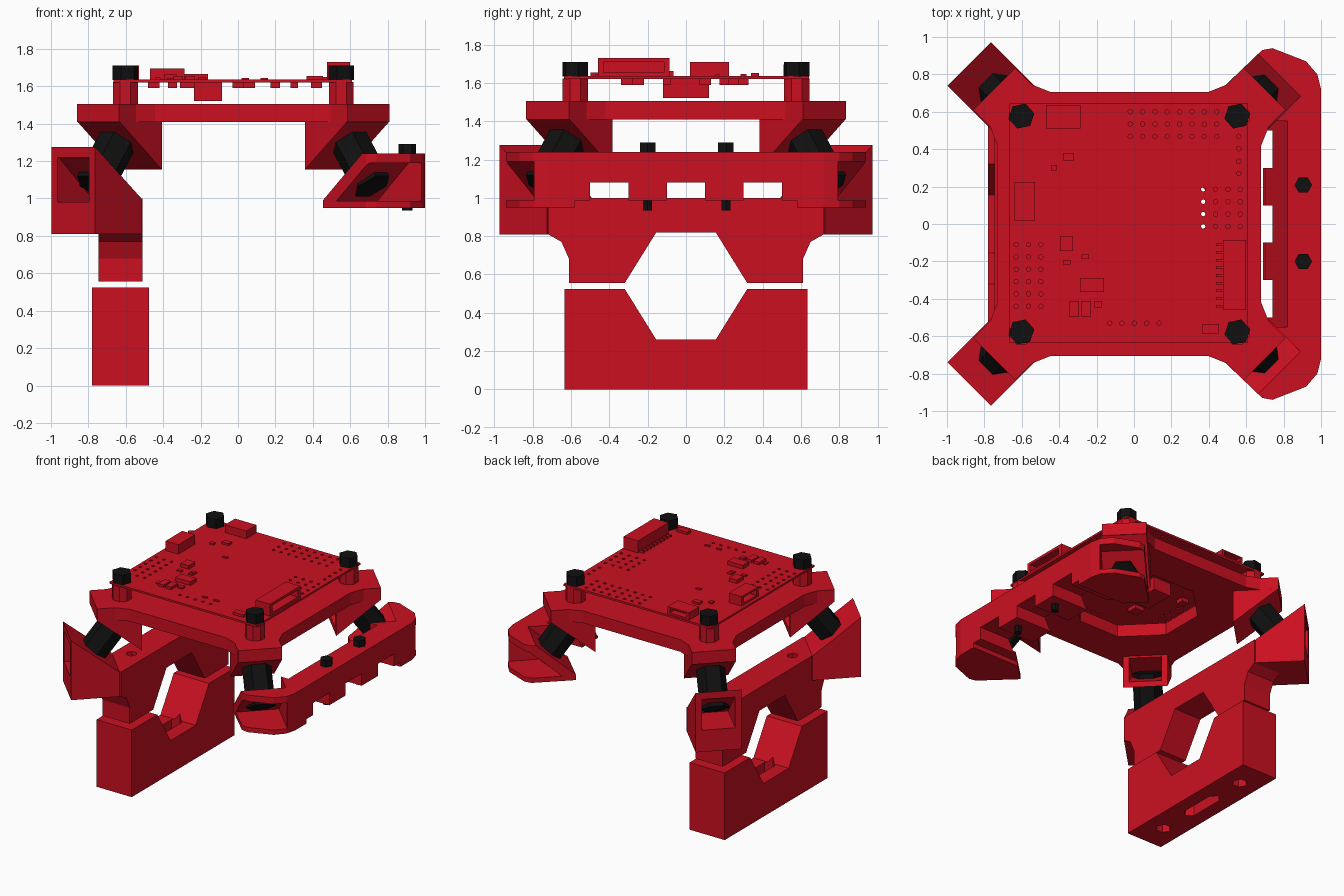
import bpy, bmesh, math
from mathutils import Vector

if "Cube" in bpy.data.objects:
    bpy.data.objects.remove(bpy.data.objects["Cube"])

CX = -0.025            # centre of the square plate pattern
R2 = math.sqrt(2)


def material(name, col):
    m = bpy.data.materials.new(name)
    m.diffuse_color = (*col, 1)
    m.use_nodes = True
    m.node_tree.nodes["Principled BSDF"].inputs["Base Color"].default_value = m.diffuse_color
    return m


RED = material("red_plastic", (0.6, 0.005, 0.015))
BLACK = material("black_rubber", (0.005, 0.005, 0.005))


def finish(bm, name, mat):
    bmesh.ops.recalc_face_normals(bm, faces=bm.faces)
    me = bpy.data.meshes.new(name)
    bm.to_mesh(me)
    bm.free()
    me.materials.append(mat)
    ob = bpy.data.objects.new(name, me)
    bpy.context.collection.objects.link(ob)
    return ob


def prism(name, pts, lo, hi, place, mat=RED):
    """Extrude a 2D profile from lo to hi; place(a, b, depth) gives the 3D point."""
    bm = bmesh.new()
    A = [bm.verts.new(place(a, b, lo)) for a, b in pts]
    B = [bm.verts.new(place(a, b, hi)) for a, b in pts]
    bm.faces.new(A)
    bm.faces.new(B)
    for i in range(len(pts)):
        j = (i + 1) % len(pts)
        bm.faces.new((A[i], A[j], B[j], B[i]))
    return finish(bm, name, mat)


def XY(a, b, d): return (a, b, d)
def YZ(a, b, d): return (d, a, b)
def XZ(a, b, d): return (a, d, b)


def corner(sx, sy):
    """Diagonal corner frame: profile in (radius, height), depth sideways."""
    return lambda r, z, t: (CX + sx * (r + t) / R2, sy * (r - t) / R2, z)


def box(name, x0, x1, y0, y1, z0, z1, mat=RED):
    return prism(name, [(x0, y0), (x1, y0), (x1, y1), (x0, y1)], z0, z1, XY, mat)


def ngon(x, y, r, n=6, turn=0.0):
    return [(x + r * math.cos(turn + i * math.tau / n), y + r * math.sin(turn + i * math.tau / n))
            for i in range(n)]


def boolean(ob, tools, op='DIFFERENCE'):
    for t in tools:
        m = ob.modifiers.new("bool", 'BOOLEAN')
        m.operation, m.object, m.solver = op, t, 'EXACT'
    dg = bpy.context.evaluated_depsgraph_get()
    ob.data = bpy.data.meshes.new_from_object(ob.evaluated_get(dg))
    ob.modifiers.clear()
    for t in tools:
        bpy.data.objects.remove(t)


def mirror_y(pts):
    return pts + [(-a, b) for a, b in reversed(pts)]


def bolt_cutters(x, z0, z1, r):
    return [prism("cut", ngon(x, s * 0.42, r), z0, z1, XY) for s in (1, -1)]


# Lower half of the tube clamp
KX = -0.6275
lower = prism("lower_clamp", mirror_y([(0.635, 0), (0.635, 0.525), (0.32, 0.525), (0.155, 0.26)]),
              -0.78, -0.475, YZ)
slot = [(KX + x, y) for x, y in [(-.045, -.14), (0, -.18), (.045, -.14), (.045, .14), (0, .18), (-.045, .14)]]
boolean(lower, bolt_cutters(KX, -0.1, 0.6, 0.055) + [prism("cut", slot, -0.1, 0.35, XY)])

# Upper half of the tube clamp with its two diagonal wings
upper = prism("upper_clamp", mirror_y([(0.72, 1.0), (0.72, 0.81), (0.65, 0.77), (0.61, 0.68), (0.61, 0.555),
                                       (0.32, 0.555), (0.155, 0.82)]), -0.745, -0.51, YZ)
wing = [(1.21, 0.81), (1.21, 1.275), (0.86, 1.0), (0.86, 0.81)]
boolean(upper, [prism("wing", wing, -0.165, 0.165, corner(-1, s)) for s in (1, -1)], 'UNION')
pocket = [(1.3, 0.98), (1.3, 1.22), (1.2, 1.22), (0.925, 0.98)]
boolean(upper, [prism("cut", pocket, -0.12, 0.12, corner(-1, s)) for s in (1, -1)]
        + bolt_cutters(KX, 0.4, 1.2, 0.04))

# Front bar with diagonal ends
half = [(1.0, 0.72), (0.98, 0.8), (0.92, 0.87), (0.74, 0.94), (0.685, 0.93), (0.455, 0.71), (0.69, 0.485)]
bar = prism("front_bar", half + [(x, -y) for x, y in reversed(half)], 0.95, 1.24, XY)
cuts = [prism("cut", [(0.5, 1.0), (0.70, 1.0), (0.845, 1.29), (0.5, 1.29)], -0.55, 0.55, XZ),
        box("cut", 0.5, 1.2, -0.58, 0.58, 0.9, 0.985)]
for s in (1, -1):
    cuts.append(prism("cut", [(0.5, 0.99), (0.84, 0.99), (1.188, 1.29), (0.5, 1.29)],
                      -0.3, 0.165, corner(1, s)))
    cuts.append(prism("cut", [(0.94, 0.987), (1.5, 0.987), (1.5, 1.19), (1.175, 1.19)],
                      -0.3, 0.15, corner(1, s)))
for y in (-0.4, 0, 0.4):
    cuts.append(box("cut", 0.5, 1.2, y - 0.1, y + 0.1, 0.92, 1.08))
boolean(bar, cuts)

# Bolts through the front bar
for y in (-0.2, 0.208):
    prism("bar_bolt_head", ngon(0.905, y, 0.047), 1.24, 1.29, XY, BLACK)
    prism("bar_bolt_shank", ngon(0.905, y, 0.027), 0.935, 1.24, XY, BLACK)

# Top plate with four arms and an open centre
octant = [(0.705, 0.42), (0.745, 0.52), (0.835, 0.61), (0.61, 0.835), (0.52, 0.745), (0.42, 0.705)]
outline = (octant + [(-x, y) for x, y in reversed(octant)] + [(-x, -y) for x, y in octant]
           + [(x, -y) for x, y in reversed(octant)])
plate = prism("top_plate", [(x + CX, y) for x, y in outline], 1.41, 1.505, XY)
boolean(plate, [prism("cut", ngon(CX, 0, 0.45, 8, math.pi / 8), 1.3, 1.6, XY)])

# Corner brackets, dampers, standoffs and screws
for sx in (1, -1):
    for sy in (1, -1):
        c = corner(sx, sy)
        bracket = prism("corner_bracket", [(1.02, 1.411), (0.70, 1.155), (0.70, 1.411)], -0.159, 0.159, c)
        boolean(bracket, [prism("cut", [(0.6, 1.2), (0.70, 1.2), (0.94, 1.395), (0.6, 1.395)],
                                -0.115, 0.115, c)])
        a, b = Vector(c(0.84, 1.354, 0)), Vector(c(1.055, 1.066, 0))
        side = Vector((sx, -sy, 0)).normalized()
        up = side.cross((b - a).normalized())
        prism("damper", ngon(0, 0, 0.105), 0, 1,
              lambda u, v, d: a.lerp(b, d) + side * u + up * v, BLACK)
        x, y = CX + sx * 0.577, sy * 0.577
        prism("standoff", ngon(x, y, 0.072, 8, 0.39), 1.505, 1.622, XY)
        prism("board_screw", ngon(x, y, 0.07, 6, 0.2), 1.634, 1.71, XY, BLACK)

# Circuit board with its pin holes
board = box("circuit_board", -0.665, 0.61, -0.637, 0.643, 1.62, 1.635)
P = 0.066
grids = [(-0.02, 0.6, 8, 3), (0.37, 0.185, 4, 4), (-0.63, -0.11, 3, 6), (-0.13, -0.53, 5, 1), (0.56, 0.6, 1, 6)]
bm = bmesh.new()
for gx, gy, nx, ny in grids:
    for i in range(nx):
        for j in range(ny):
            ring = [ngon(gx + i * P, gy - j * P, 0.012, 8)] * 2
            lo, hi = ([bm.verts.new((x, y, z)) for x, y in r] for r, z in zip(ring, (1.6, 1.65)))
            bm.faces.new(lo)
            bm.faces.new(hi)
            for k in range(8):
                bm.faces.new((lo[k], lo[k - 1], hi[k - 1], hi[k]))
boolean(board, [finish(bm, "cut", RED)])

# Connectors: small port, side socket, long socket with pins
port = box("port", -0.47, -0.285, 0.51, 0.635, 1.635, 1.695)
boolean(port, [box("cut", -0.45, -0.305, 0.58, 0.7, 1.65, 1.685)])
socket = box("side_socket", -0.64, -0.53, 0.02, 0.225, 1.635, 1.71)
boolean(socket, [box("cut", -0.7, -0.57, 0.045, 0.2, 1.65, 1.695)])
long_socket = box("long_socket", 0.475, 0.6, -0.46, -0.085, 1.635, 1.73)
boolean(long_socket, [box("cut", 0.52, 0.7, -0.43, -0.115, 1.655, 1.71)])
for i in range(9):
    y = -0.44 + i * 0.0412
    box("socket_pin", 0.438, 0.476, y - 0.007, y + 0.007, 1.635, 1.65)

# Small chips on top: x, y, width, depth
chips = [(-.36, -.105, .07, .08), (-.225, -.325, .13, .075), (-.32, -.455, .05, .085), (-.255, -.455, .05, .085),
         (-.37, -.455, .02, .04), (-.19, -.43, .04, .035), (-.36, -.205, .04, .025), (-.26, -.175, .04, .025),
         (-.26, -.207, .04, .02), (-.225, .165, .04, .02), (-.35, .36, .06, .04), (-.43, .3, .03, .03),
         (.41, -.56, .09, .05), (.04, -.465, .04, .02), (.14, -.465, .04, .02)]
for x, y, w, d in chips:
    box("chip", x - w / 2, x + w / 2, y - d / 2, y + d / 2, 1.634, 1.635 + min(w, d) * 0.4)

# Components under the board
box("under_connector", -0.235, -0.085, -0.12, 0.12, 1.52, 1.621)
for x, y, w in [(-.35, .2, .05), (-.27, -.3, .08), (0, .25, .06), (.06, -.25, .06), (.2, .3, .05),
                (.3, -.1, .04), (.42, .1, .06), (-.45, 0, .06)]:
    box("under_chip", x - w / 2, x + w / 2, y - w / 2, y + w / 2, 1.59, 1.621)
